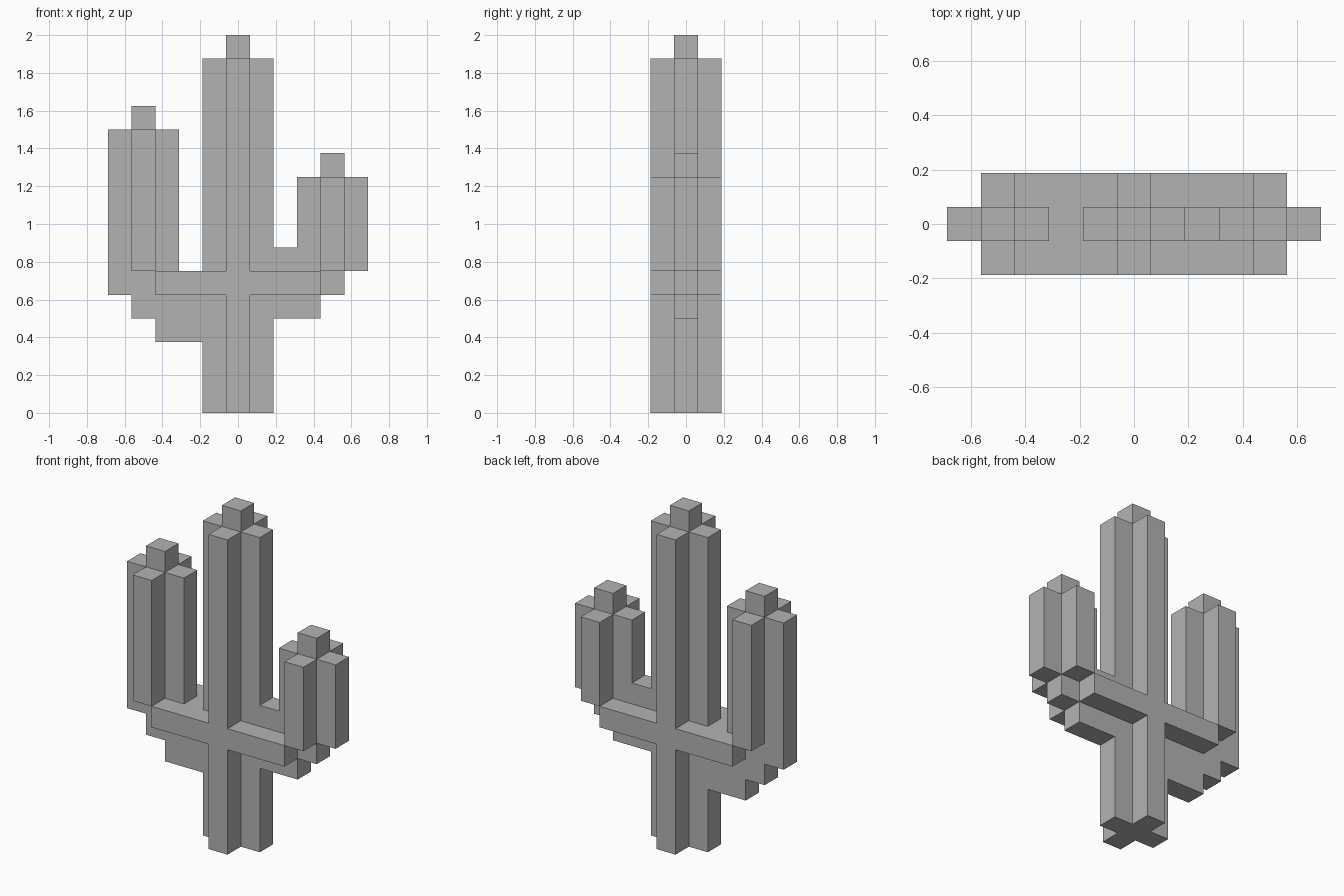
import bpy, bmesh
from mathutils import Vector

cube = bpy.data.objects.get("Cube")
if cube:
    bpy.data.objects.remove(cube, do_unlink=True)

U = 0.125  # edge of one block

grey = bpy.data.materials.new("plain_grey")
grey.use_nodes = True
grey.diffuse_color = (0.45, 0.45, 0.45, 1)
grey.node_tree.nodes["Principled BSDF"].inputs["Base Color"].default_value = grey.diffuse_color


def block(x0, x1, y0, y1, z0, z1):
    """Block cells in an inclusive range."""
    return {(x, y, z) for x in range(x0, x1 + 1)
            for y in range(y0, y1 + 1) for z in range(z0, z1 + 1)}


def ribbed_column(x, z0, z1):
    """Plus-shaped column with a one-block tip on top."""
    return (block(x - 1, x + 1, 0, 0, z0, z1) | block(x, x, -1, 1, z0, z1)
            | block(x, x, 0, 0, z1 + 1, z1 + 1))


def side_ribs(x0, x1):
    """Front and back ribs of a horizontal branch."""
    return block(x0, x1, -1, -1, 5, 5) | block(x0, x1, 1, 1, 5, 5)


parts = {
    "trunk": ribbed_column(0, 0, 14),
    # Tall arm: column, ribs and a stepped elbow
    "right_arm": (ribbed_column(-4, 6, 11) | side_ribs(-3, -1)
                  | block(-5, -2, 0, 0, 5, 5) | block(-4, -2, 0, 0, 4, 4)
                  | block(-3, -2, 0, 0, 3, 3)),
    # Short arm: same idea, one step higher
    "left_arm": (ribbed_column(4, 6, 9) | side_ribs(1, 3)
                 | block(2, 5, 0, 0, 6, 6) | block(2, 4, 0, 0, 5, 5)
                 | block(2, 3, 0, 0, 4, 4)),
}
solid = set().union(*parts.values())


def build(name, cells):
    """Skin the exposed sides of the cells and merge them into large flat faces."""
    bm = bmesh.new()
    for cell in sorted(cells):
        centre = Vector(cell) + Vector((0, 0, 0.5))
        for axis in range(3):
            for sign in (-1, 1):
                n = Vector((0, 0, 0))
                n[axis] = sign
                if tuple(int(c + d) for c, d in zip(cell, n)) in solid:
                    continue
                a = Vector((0, 0, 0))
                a[(axis + 1) % 3] = 0.5
                b = n.cross(a)
                mid = centre + n / 2
                bm.faces.new([bm.verts.new((mid + v) * U)
                              for v in (-a - b, a - b, a + b, b - a)])
    bmesh.ops.remove_doubles(bm, verts=bm.verts[:], dist=0.001)
    bmesh.ops.dissolve_limit(bm, angle_limit=0.01, verts=bm.verts[:], edges=bm.edges[:])
    mesh = bpy.data.meshes.new(name)
    bm.to_mesh(mesh)
    bm.free()
    mesh.materials.append(grey)
    bpy.context.collection.objects.link(bpy.data.objects.new(name, mesh))


for name, cells in parts.items():
    build(name, cells)
